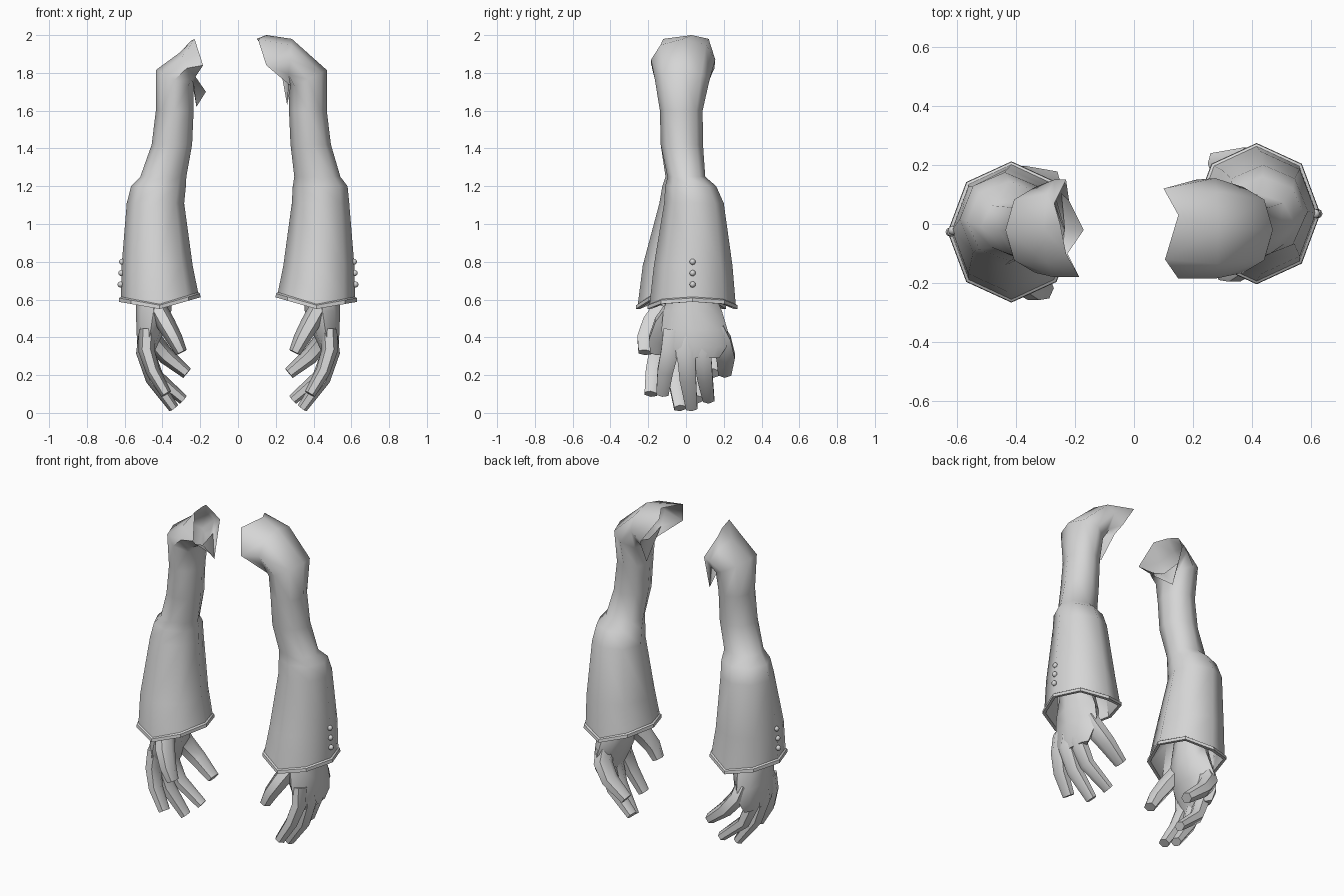
import bpy, bmesh, math
from mathutils import Vector

cube = bpy.data.objects.get("Cube")
if cube:
    bpy.data.objects.remove(cube, do_unlink=True)

GREY = (0.67, 0.67, 0.67, 1)
cloth = bpy.data.materials.new("light grey")
cloth.use_nodes = True
cloth.diffuse_color = GREY
cloth.node_tree.nodes["Principled BSDF"].inputs["Base Color"].default_value = GREY


def loft(name, rings, cap_start=False, cap_end=False, sharp=60):
    """Skin a list of equal-length point rings."""
    bm = bmesh.new()
    loops = [[bm.verts.new(p) for p in ring] for ring in rings]
    n = len(loops[0])
    for a, b in zip(loops, loops[1:]):
        for i in range(n):
            j = (i + 1) % n
            bm.faces.new((a[i], a[j], b[j], b[i]))
    if cap_start:
        bm.faces.new(loops[0])
    if cap_end:
        bm.faces.new(loops[-1])
    bmesh.ops.recalc_face_normals(bm, faces=bm.faces)
    mesh = bpy.data.meshes.new(name)
    bm.to_mesh(mesh)
    bm.free()
    mesh.materials.append(cloth)
    mesh.shade_smooth()
    mesh.set_sharp_from_angle(angle=math.radians(sharp))
    obj = bpy.data.objects.new(name, mesh)
    bpy.context.collection.objects.link(obj)
    return obj


def ring(cx, cy, cz, rx, ry, tilt=0, n=8):
    """Ellipse that can lean: the outer side is raised by tilt."""
    out = []
    for i in range(n):
        a = math.tau * i / n
        c = math.cos(a)
        out.append(Vector((cx + rx * c, cy + ry * math.sin(a), cz + tilt * c)))
    return out


def tube(path, radii, n=6):
    """Rings across a bent finger path, wider across the hand than deep."""
    pts = [Vector(p) for p in path]
    rings = []
    for k, p in enumerate(pts):
        d = (pts[min(k + 1, len(pts) - 1)] - pts[max(k - 1, 0)]).normalized()
        u = d.cross(Vector((0, 1, 0))).normalized()
        v = d.cross(u) * 1.25
        rings.append([p + radii[k] * (u * math.cos(math.tau * i / n) + v * math.sin(math.tau * i / n))
                      for i in range(n)])
    return rings


def cuff_ring(rx, ry, dz):
    """Hem ring dipping in straight lines to points at front and back."""
    pts = ring(0.415, 0.035, 0.59 + dz, rx, ry, -0.012)
    for p in pts:
        p.z -= 0.05 * (1 - abs(p.x - 0.415) / rx)
    return pts


# Torn shoulder edges, running top, back, bottom, front
SHOULDER = {
    "left": [(.15, .03, 2), (.10, .12, 1.98), (.21, .15, 1.82), (.235, .11, 1.77),
             (.26, .02, 1.63), (.28, -.1, 1.73), (.15, -.185, 1.84), (.105, -.12, 1.98)],
    "right": [(.25, 0, 1.97), (.27, .07, 1.95), (.23, .15, 1.84), (.22, .08, 1.62),
              (.17, -.02, 1.7), (.225, -.1, 1.78), (.185, -.18, 1.84), (.23, -.1, 1.98)],
}

FINGERS = {
    "thumb": ([(.43, -.05, .56), (.38, -.115, .47), (.335, -.15, .39), (.30, -.155, .32)],
              (.05, .05, .043, .032)),
    "index_finger": ([(.48, -.07, .44), (.485, -.085, .33), (.45, -.11, .22), (.38, -.125, .1)],
                     (.045, .043, .038, .03)),
    "middle_finger": ([(.48, 0, .43), (.495, 0, .32), (.45, .01, .18), (.34, .03, .025)],
                      (.045, .045, .04, .028)),
    "ring_finger": ([(.48, .08, .43), (.485, .085, .32), (.43, .1, .19), (.29, .12, .07)],
                    (.045, .044, .038, .028)),
    "little_finger": ([(.46, .15, .44), (.445, .185, .38), (.38, .21, .3), (.27, .205, .21)],
                      (.05, .05, .045, .032)),
}


def build_arm(side):
    s = 1 if side == "left" else -1
    right = side == "right"

    def place(rings):
        """Mirror to the side; the right forearm swings slightly forward."""
        out = []
        for r in rings:
            new = []
            for p in r:
                p = Vector(p)
                if right:
                    p.y -= 0.062 * min(1, max(0, (1.35 - p.z) / 0.6))
                new.append(Vector((p.x * s, p.y, p.z)))
            out.append(new)
        return out

    # Sleeve, from shoulder opening down through the flared cuff
    dx = -0.035 if right else 0
    neck = ring(.27, -.015, 1.825, .035, .165, .085) if right else ring(.275, -.015, 1.87, .01, .17, .11)
    sleeve = [SHOULDER[side], neck,
              ring(.37 + dx, -.02, 1.765, .1, .145, .05),
              ring(.37 + dx, -.025, 1.6, .1, .113),
              ring(.385 + dx, -.022, 1.42, .107, .112),
              ring(.42 + dx * .7, .002, 1.25, .122, .1),
              ring(.435 + dx * .4, .025, 1.2, .145, .135),
              ring(.437, .042, 1.11, .152, .158),
              ring(.428, .038, .78, .188, .208),
              cuff_ring(.204, .228, .035)]
    loft(side + "_sleeve", place(sleeve))

    # Hem band, turned inside the cuff
    hem = [cuff_ring(.203, .226, .037), cuff_ring(.214, .237, .03), cuff_ring(.216, .239, .01),
           cuff_ring(.198, .218, .01), ring(.428, .038, .78, .18, .2),
           ring(.44, .04, .95, .07, .08)]
    loft(side + "_hem", place(hem), sharp=40)

    # Palm and wrist
    palm = [ring(.45, .03, .96, .08, .08), ring(.445, .03, .64, .092, .12),
            ring(.447, .035, .54, .094, .155), ring(.462, .045, .44, .075, .175),
            ring(.482, .05, .35, .052, .165), ring(.485, .05, .29, .03, .125)]
    loft(side + "_palm", place(palm), cap_end=True)

    # Fingers
    for name, (path, radii) in FINGERS.items():
        loft(side + "_" + name, place(tube(path, radii)), True, True)

    # Cuff buttons
    for k in range(3):
        z = 0.68 + 0.06 * k
        x = 0.622 - 0.07 * (z - 0.68)
        rings = [ring(x, .035, z + .016 * math.cos(a), .016 * math.sin(a), .016 * math.sin(a))
                 for a in (math.pi * (i + .3) / 6.6 for i in range(7))]
        loft(side + "_button_" + str(k + 1), place(rings), True, True)


for side in ("left", "right"):
    build_arm(side)
